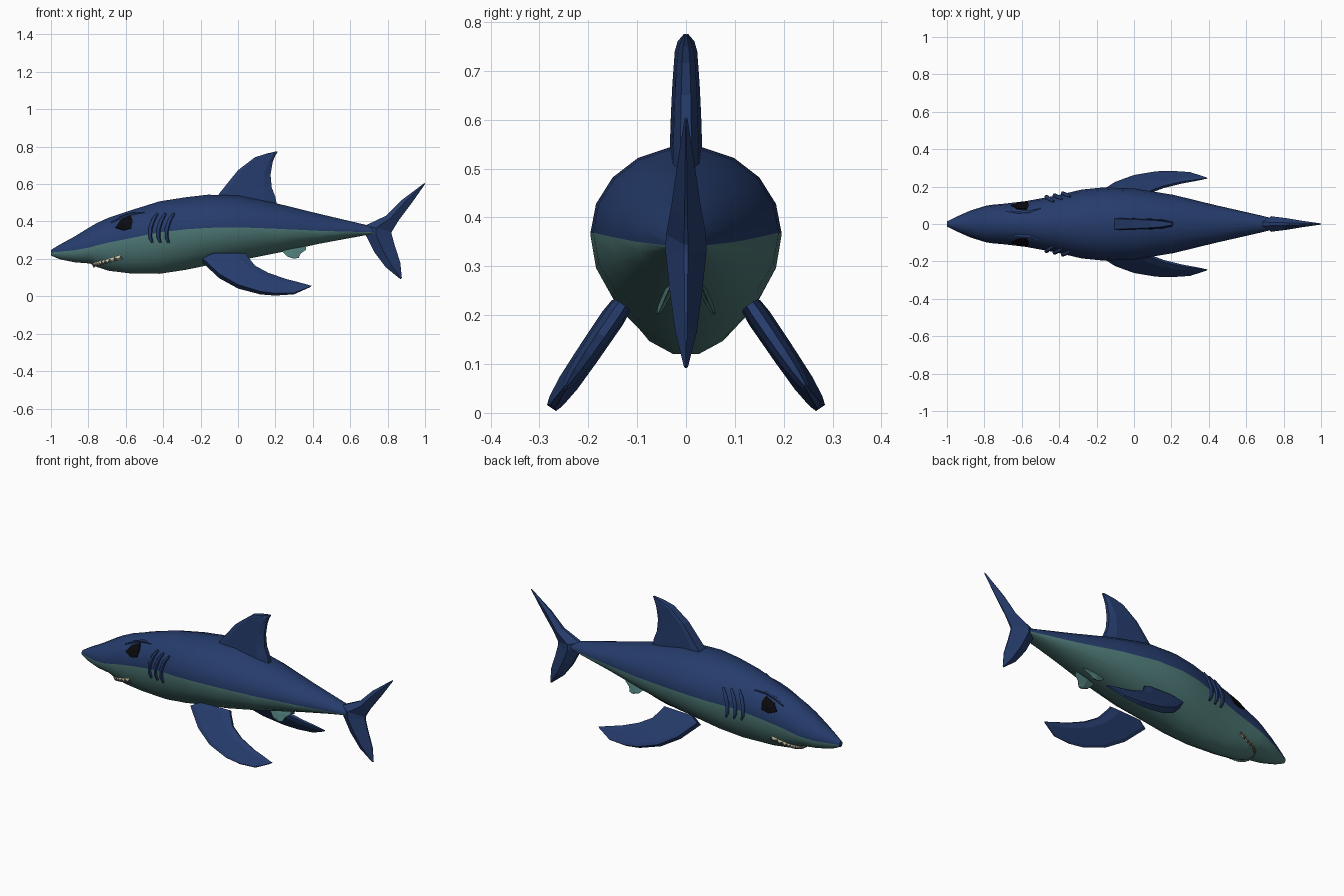
import bpy, bmesh, math
from mathutils import Vector

if "Cube" in bpy.data.objects:
    bpy.data.objects.remove(bpy.data.objects["Cube"])


def material(name, rgb):
    m = bpy.data.materials.new(name)
    m.diffuse_color = (*rgb, 1)
    m.use_nodes = True
    m.node_tree.nodes["Principled BSDF"].inputs["Base Color"].default_value = m.diffuse_color
    return m


NAVY = material("navy_skin", (0.019, 0.045, 0.15))
TEAL = material("teal_belly", (0.075, 0.19, 0.18))
BLACK = material("black_eye", (0.003, 0.003, 0.004))
CREAM = material("cream_teeth", (0.60, 0.50, 0.30))
DARK = material("dark_mouth", (0.03, 0.05, 0.05))

# Body stations: x, top, bottom, half width, colour line height
STATIONS = [
    (-1.0, .248, .218, .014, .234), (-.955, .276, .198, .036, .238),
    (-.875, .320, .181, .072, .246), (-.79, .373, .174, .098, .262),
    (-.755, .393, .155, .103, .272), (-.69, .423, .134, .109, .288),
    (-.58, .460, .120, .122, .310), (-.42, .510, .117, .151, .342),
    (-.28, .532, .138, .184, .358), (-.16, .546, .163, .196, .366),
    (0, .541, .187, .190, .369), (.21, .498, .230, .156, .361),
    (.435, .442, .280, .101, .350), (.69, .381, .328, .043, .343),
    (.74, .370, .330, .030, .343)]


def station(x):
    for a, b in zip(STATIONS, STATIONS[1:]):
        if x <= b[0]:
            f = (x - a[0]) / (b[0] - a[0])
            return [p + (q - p) * f for p, q in zip(a, b)]
    return STATIONS[-1]


def skin(x, angle, lift=0.0):
    """Point on the body at a position along it and an angle around it."""
    _, top, bot, w, mid = station(x)
    h = top - mid if math.sin(angle) > 0 else mid - bot
    return Vector((x, (w + lift) * math.cos(angle), mid + (h + lift) * math.sin(angle)))


def skin_at(x, z, side, lift):
    """Point on the flank at a given height."""
    _, top, bot, w, mid = station(x)
    s = (z - mid) / (top - mid if z > mid else mid - bot)
    p = skin(x, math.asin(max(-1, min(1, s))), lift)
    return Vector((p.x, p.y * side, p.z))


def build(name, bm, mats, smooth=None):
    bmesh.ops.recalc_face_normals(bm, faces=bm.faces)
    me = bpy.data.meshes.new(name)
    bm.to_mesh(me)
    bm.free()
    for m in mats:
        me.materials.append(m)
    ob = bpy.data.objects.new(name, me)
    bpy.context.collection.objects.link(ob)
    if smooth:
        bpy.ops.object.select_all(action='DESELECT')
        ob.select_set(True)
        bpy.context.view_layer.objects.active = ob
        bpy.ops.object.shade_smooth_by_angle(angle=math.radians(smooth))
    return ob


def loft(bm, rings):
    """Bridge closed rings and cap both ends."""
    rows = [[bm.verts.new(p) for p in r] for r in rings]
    n = len(rows[0])
    for a, b in zip(rows, rows[1:]):
        for i in range(n):
            j = (i + 1) % n
            f = bm.faces.new((a[i], a[j], b[j], b[i]))
            f.material_index = 1 if i >= n // 2 else 0
    bm.faces.new(rows[0])
    bm.faces.new(rows[-1])


def fin(name, sections, mat, shape, place):
    """Fin from (lead x, z, trail x, z, half thickness) sections.
    shape: (position along chord, thickness factor); place(x, z, t) -> point."""
    rings = []
    for x0, z0, x1, z1, t in sections:
        pt = lambda u, k: place(x0 + (x1 - x0) * u, z0 + (z1 - z0) * u, k * t)
        rings.append([pt(u, k) for u, k in shape] + [pt(u, -k) for u, k in reversed(shape)])
    bm = bmesh.new()
    loft(bm, rings)
    for f in bm.faces:
        f.material_index = 0
    return build(name, bm, [mat])


def tube(name, points, radii, mat, sides=6):
    """Bent round tube with a radius per point."""
    rings = []
    for i, p in enumerate(points):
        d = (points[min(i + 1, len(points) - 1)] - points[max(i - 1, 0)]).normalized()
        u = d.cross(Vector((0, 1, 0))).normalized()
        v = d.cross(u)
        rings.append([p + (u * math.cos(a) + v * math.sin(a)) * radii[i]
                      for a in (2 * math.pi * k / sides for k in range(sides))])
    bm = bmesh.new()
    loft(bm, rings)
    for f in bm.faces:
        f.material_index = 0
    return build(name, bm, [mat], 60)


# Body: navy above the colour line, teal below
bm = bmesh.new()
SIDES = 18
loft(bm, [[skin(s[0], 2 * math.pi * i / SIDES) for i in range(SIDES)] for s in STATIONS])
build("body", bm, [NAVY, TEAL], 40)

# Dorsal fin
BLUNT = [(0, .85), (.12, 1), (.8, .8), (1, .35)]
upright = lambda x, z, t: Vector((x, t, z))
fin("dorsal_fin", [
    (-.13, .50, .21, .48, .034), (-.10, .55, .20, .53, .033), (-.05, .612, .18, .583, .031),
    (0, .674, .174, .65, .028), (.09, .743, .185, .716, .023),
    (.15, .762, .198, .75, .017), (.205, .775, .212, .772, .005)], NAVY, BLUNT, upright)

# Tail fin
SHARP = [(0, .25), (.4, 1), (1, .1)]
fin("tail_fin", [
    (.996, .605, 1.0, .600, .003), (.87, .51, .93, .50, .018), (.79, .43, .855, .40, .031),
    (.68, .378, .822, .345, .041), (.68, .332, .822, .33, .042), (.73, .235, .84, .265, .033),
    (.79, .155, .868, .18, .022), (.868, .092, .876, .097, .004)], NAVY, SHARP, upright)

# Pectoral and pelvic fins on both sides
for side, word in ((-1, "right"), (1, "left")):
    slant = lambda x, z, t: Vector((x, side * (.282 - .68 * z + .827 * t), z + .562 * t))
    fin(word + "_pectoral_fin", [
        (-.14, .218, .045, .223, .022), (-.19, .192, .052, .208, .025),
        (-.10, .108, .09, .160, .024), (0, .052, .16, .122, .022),
        (.12, .018, .26, .088, .017), (.20, .010, .32, .074, .013),
        (.30, .014, .375, .060, .007), (.385, .050, .392, .056, .003)], NAVY, BLUNT, slant)
    splay = lambda x, z, t: Vector((x, side * (.150 - .46 * z + t), z))
    fin(word + "_pelvic_fin", [
        (.21, .262, .36, .275, .009), (.245, .232, .365, .25, .009),
        (.265, .212, .335, .228, .008), (.30, .201, .325, .206, .004)], TEAL, SHARP, splay)

    # Eye patch following the flank
    bm = bmesh.new()
    ring = [(-.655, .367), (-.628, .404), (-.575, .428), (-.563, .405), (-.570, .363), (-.612, .352)]
    hub = bm.verts.new(skin_at(-.60, .387, side, .009))
    rim = [bm.verts.new(skin_at(x, z, side, .006)) for x, z in ring]
    base = [bm.verts.new(skin_at(x, z, side, -.004)) for x, z in ring]
    for i in range(6):
        j = (i + 1) % 6
        bm.faces.new((hub, rim[i], rim[j]))
        bm.faces.new((rim[i], base[i], base[j], rim[j]))
    build(word + "_eye", bm, [BLACK])

    # Brow ridge over the eye
    brow = [(-.68, .395), (-.62, .424), (-.56, .443), (-.50, .450)]
    tube(word + "_brow", [skin_at(x, z, side, -.002) for x, z in brow],
         [.003, .009, .009, .003], NAVY)

    # Three curved gill ridges
    arc = [(-.408, .442), (-.430, .408), (-.447, .36), (-.447, .315), (-.436, .287)]
    for g in range(3):
        pts = [skin_at(x + (g - .5) * .044, z, side, .004) for x, z in arc]
        tube(f"{word}_gill_{g + 1}", pts, [.006, .010, .011, .010, .006], NAVY)


# Mouth: a dark curved strip under the snout with two rows of teeth
def mouth(t, dx=0.0, lift=0.0):
    return skin(-.775 + .155 * t ** 4 + dx, math.radians(-90 + 60 * t), lift)


bm = bmesh.new()
STEPS = 24
prev = None
for i in range(STEPS + 1):
    t = 2 * i / STEPS - 1
    up = Vector((0, 0, .011))
    p = mouth(t, 0, .004)
    row = [bm.verts.new(p - up + Vector((.006, 0, 0))), bm.verts.new(p + up - Vector((.006, 0, 0)))]
    if prev:
        bm.faces.new((prev[0], prev[1], row[1], row[0]))
    prev = row
build("mouth_line", bm, [DARK])

bm = bmesh.new()
COUNT = 32
for i in range(COUNT):
    t0, t1 = (2 * k / COUNT - 1 for k in (i, i + 1))
    a, b = mouth(t0, 0, .006), mouth(t1, 0, .006)
    out = mouth((t0 + t1) / 2, 0, .013)
    for s in (1, -1):
        off = Vector((-.006 * s, 0, .010 * s))
        tip = out - off * .1
        v = [bm.verts.new(p) for p in (a + off, b + off, tip)]
        bm.faces.new(v)
build("teeth", bm, [CREAM])
